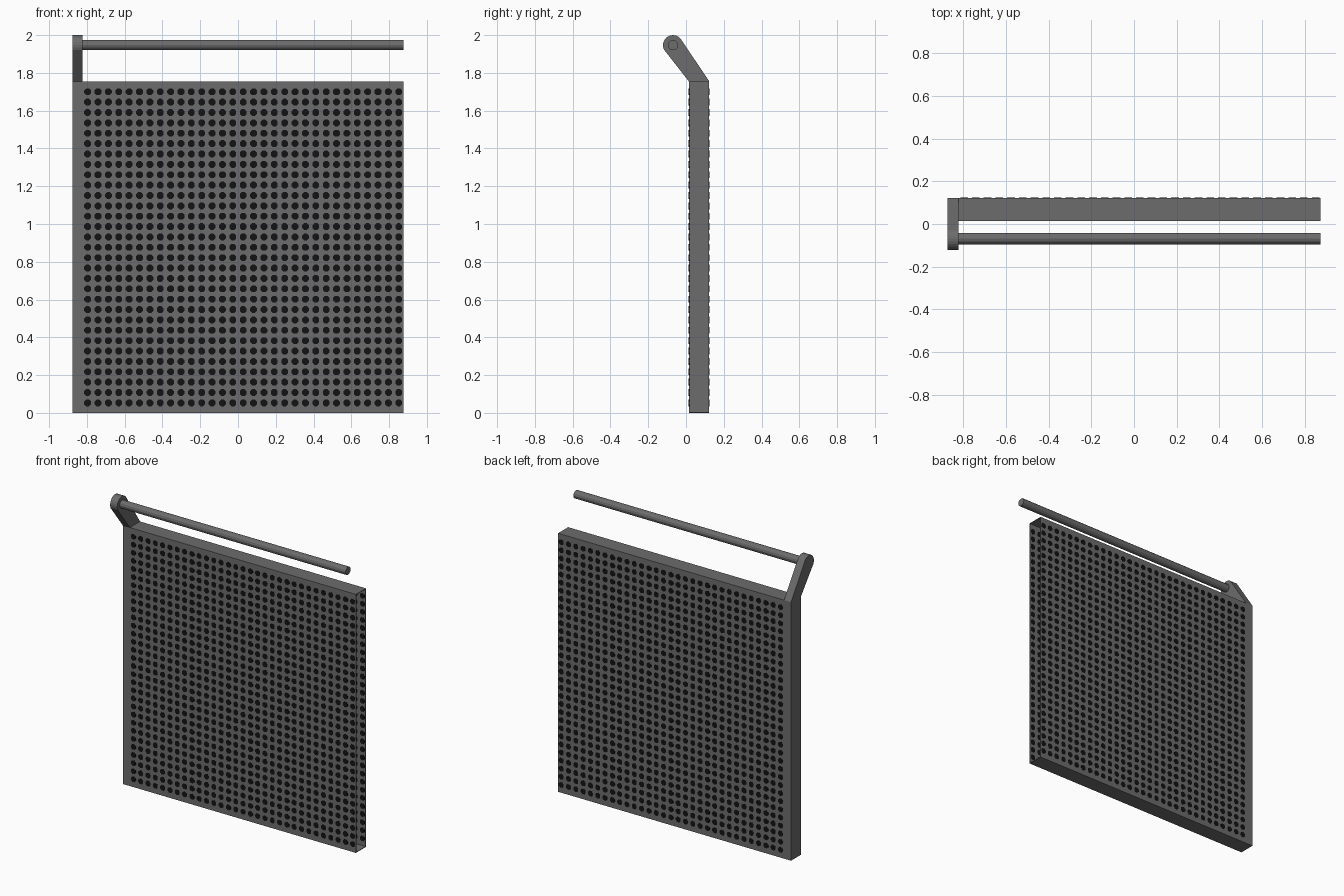
import bpy, bmesh, math
from mathutils import Vector, Matrix

if "Cube" in bpy.data.objects:
    bpy.data.objects.remove(bpy.data.objects["Cube"])

X0, XP, X1 = -0.875, -0.822, 0.875      # left edge, post inner side, open right end
YF, YB = 0.015, 0.123                   # front and back of the panel
H = 1.755                               # panel height
T = 0.004                               # sheet thickness
ROD = (-0.069, 1.947)                   # rod centre (y, z)


def material(name, rgb):
    m = bpy.data.materials.new(name)
    m.diffuse_color = (*rgb, 1)
    m.use_nodes = True
    m.node_tree.nodes["Principled BSDF"].inputs["Base Color"].default_value = m.diffuse_color
    return m


grey = material("grey_metal", (0.15, 0.15, 0.15))
black = material("black_holes", (0.006, 0.006, 0.006))


def finish(name, bm, mat):
    bmesh.ops.recalc_face_normals(bm, faces=bm.faces)
    me = bpy.data.meshes.new(name)
    bm.to_mesh(me)
    bm.free()
    me.materials.append(mat)
    ob = bpy.data.objects.new(name, me)
    bpy.context.collection.objects.link(ob)
    return ob


def box(name, lo, hi):
    bm = bmesh.new()
    lo, hi = Vector(lo), Vector(hi)
    bmesh.ops.create_cube(bm, size=1)
    for v in bm.verts:
        v.co = (lo + hi) / 2 + v.co * (hi - lo)
    return finish(name, bm, grey)


def extrude_x(name, profile, xa, xb):
    bm = bmesh.new()
    face = bm.faces.new([bm.verts.new((xa, y, z)) for y, z in profile])
    ext = bmesh.ops.extrude_face_region(bm, geom=[face])
    for g in ext["geom"]:
        if isinstance(g, bmesh.types.BMVert):
            g.co.x = xb
    return finish(name, bm, grey)


def arc(cy, cz, r, a0, a1, n):
    return [(cy + r * math.cos(math.radians(a0 + (a1 - a0) * i / n)),
             cz + r * math.sin(math.radians(a0 + (a1 - a0) * i / n))) for i in range(n + 1)]


# Left post, and the leaning arm with a rounded end
box("post", (X0, YF, 0), (XP, YB, H))
extrude_x("arm", [(YF, H), (YB, H)] + arc(*ROD, 0.053, 28, 208, 12), X0, XP)

# Handrail
extrude_x("rail", arc(*ROD, 0.027, 0, 330, 11), XP, X1)

# Hollow panel: two sheets closed at top and bottom, open at the right end
box("front_sheet", (XP, YF, 0), (X1, YF + T, H))
box("back_sheet", (XP, YB - T, 0), (X1, YB, H))
box("top_strip", (XP, YF + T, H - T), (X1, YB - T, H))
box("bottom_strip", (XP, YF + T, 0), (X1, YB - T, T))


# Rows of dark perforations on each sheet, visible from both sides
def perforations(name, y):
    bm = bmesh.new()
    turn = Matrix.Rotation(math.pi / 2, 4, 'X') @ Matrix.Rotation(math.pi / 8, 4, 'Z')
    for i in range(31):
        for j in range(31):
            at = Matrix.Translation((-0.796 + 0.0549 * i, y, 0.053 + 0.0549 * j))
            bmesh.ops.create_cone(bm, cap_ends=True, segments=8, radius1=0.0195,
                                  radius2=0.0195, depth=T + 0.002, matrix=at @ turn)
    finish(name, bm, black)


perforations("front_perforations", YF + T / 2)
perforations("back_perforations", YB - T / 2)
